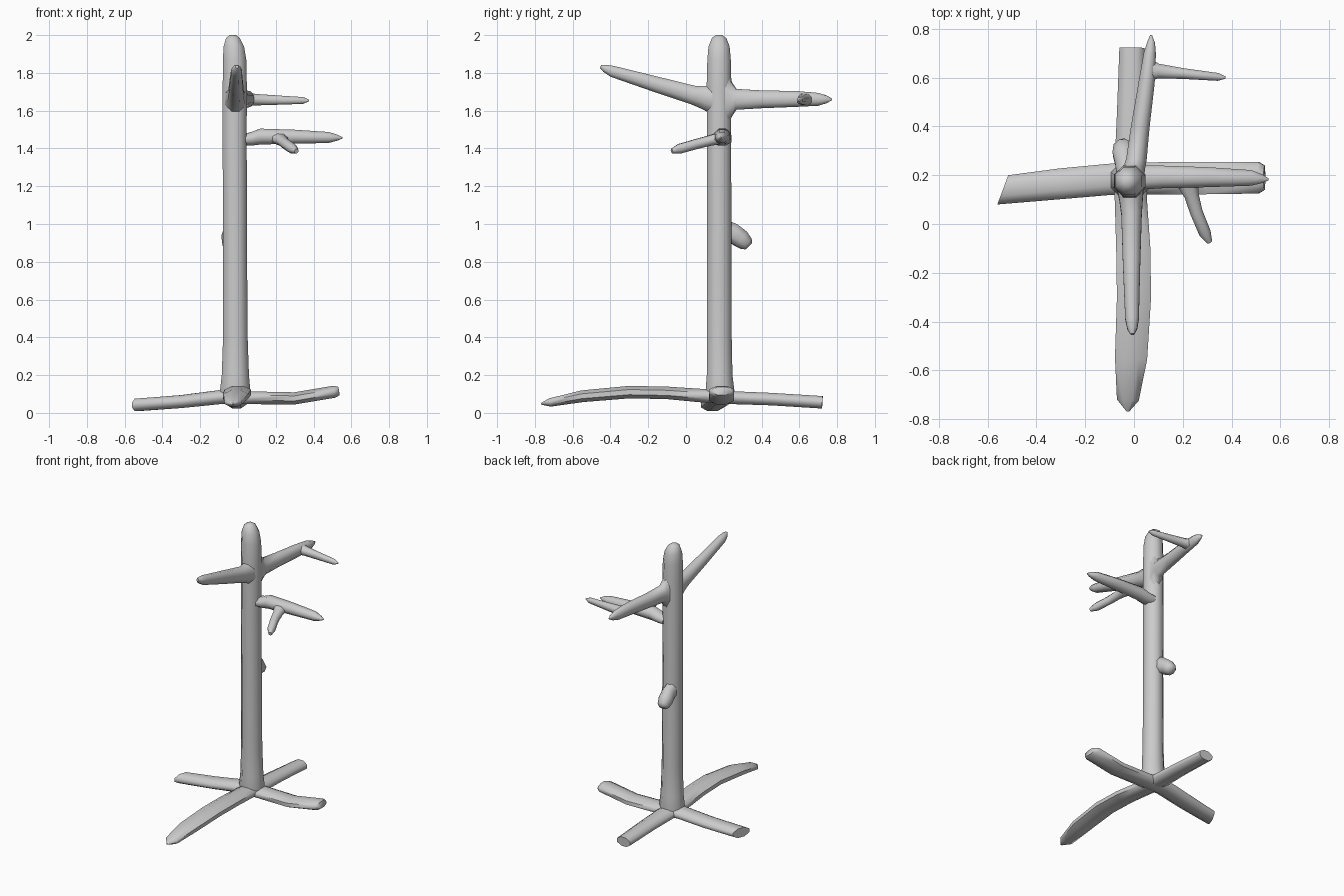
import bpy, bmesh, math
from mathutils import Vector

Z = Vector((0, 0, 1))


def limb(name, rings, sides=8, end=None):
    """Sweep an elliptical section along rings of (x, y, z, half_width, half_height)."""
    bm = bmesh.new()
    pts = [Vector(r[:3]) for r in rings]
    loops = []
    k = 1 / math.cos(math.pi / sides)
    for i, r in enumerate(rings):
        t = (pts[min(i + 1, len(pts) - 1)] - pts[max(i - 1, 0)]).normalized()
        if end and i == len(rings) - 1:
            t = Vector(end).normalized()
        if abs(t.z) > 0.97:                      # upright: width on x, height on y
            u, v = Vector((1, 0, 0)), Vector((0, 1, 0))
        else:
            u = t.cross(Z).normalized()
            v = u.cross(t)
        loop = []
        for s in range(sides):
            a = math.tau * (s + 0.5) / sides
            loop.append(bm.verts.new(pts[i] + u * (k * r[3] * math.cos(a)) + v * (k * r[4] * math.sin(a))))
        loops.append(loop)
    for a, b in zip(loops, loops[1:]):
        for s in range(sides):
            n = (s + 1) % sides
            bm.faces.new((a[s], a[n], b[n], b[s]))
    bm.faces.new(loops[0])
    bm.faces.new(loops[-1])
    bmesh.ops.recalc_face_normals(bm, faces=bm.faces)
    me = bpy.data.meshes.new(name)
    bm.to_mesh(me)
    bm.free()
    ob = bpy.data.objects.new(name, me)
    bpy.context.collection.objects.link(ob)
    bpy.ops.object.select_all(action='DESELECT')
    ob.select_set(True)
    bpy.context.view_layer.objects.active = ob
    bpy.ops.object.shade_smooth_by_angle(angle=math.radians(62))
    return ob


# Trunk, flared at the foot and rounded at the top
limb("trunk", [
    (-.015, .18, .06, .075, .07), (-.015, .18, .12, .08, .076),
    (-.014, .178, .20, .072, .068), (-.014, .176, .40, .065, .066),
    (-.016, .176, 1.0, .063, .064), (-.018, .175, 1.5, .064, .064),
    (-.017, .175, 1.72, .064, .066), (-.018, .175, 1.87, .062, .062),
    (-.022, .175, 1.94, .054, .056), (-.027, .175, 1.985, .036, .038),
    (-.027, .175, 2.0, .016, .016)])

# Crossed feet
limb("foot_front_back", [
    (-.025, -.768, .048, .006, .004), (-.025, -.72, .055, .045, .022),
    (-.012, -.55, .088, .066, .031), (0, -.30, .11, .07, .033),
    (-.003, -.10, .106, .07, .033), (-.013, .10, .09, .066, .036),
    (-.015, .26, .08, .064, .034), (-.012, .45, .073, .058, .033),
    (-.008, .722, .056, .052, .033)])
limb("foot_left_right", [
    (.535, .19, .116, .05, .022), (.51, .19, .112, .065, .032),
    (.30, .188, .077, .066, .032), (.05, .187, .08, .066, .034),
    (-.10, .183, .083, .064, .037), (-.30, .165, .06, .063, .034),
    (-.538, .14, .042, .064, .033)], end=(-.94, .35, 0))

# Front branch, rising
limb("front_branch", [
    (-.015, .15, 1.66, .055, .08), (-.012, .10, 1.67, .048, .063),
    (-.01, .04, 1.682, .042, .05), (-.01, -.15, 1.737, .036, .042),
    (-.008, -.39, 1.808, .028, .03), (-.007, -.43, 1.824, .02, .02),
    (-.006, -.452, 1.833, .008, .008)])

# Back branch with its side twig
limb("back_branch", [
    (-.002, .21, 1.66, .045, .15), (.004, .24, 1.66, .043, .09),
    (.01, .265, 1.66, .042, .055), (.026, .40, 1.66, .038, .047),
    (.052, .58, 1.662, .033, .042), (.065, .70, 1.66, .025, .034),
    (.07, .745, 1.66, .016, .02), (.07, .774, 1.66, .004, .004)])
limb("back_twig", [
    (.06, .63, 1.66, .05, .032), (.10, .627, 1.658, .03, .03),
    (.20, .617, 1.656, .022, .025), (.345, .603, 1.654, .016, .018),
    (.376, .60, 1.654, .004, .004)])

# Right branch with its drooping twig
limb("right_branch", [
    (.02, .19, 1.445, .05, .03), (.07, .192, 1.45, .048, .035),
    (.12, .193, 1.463, .046, .042), (.30, .192, 1.462, .041, .037),
    (.48, .189, 1.458, .032, .029), (.525, .185, 1.457, .018, .016),
    (.552, .183, 1.456, .004, .004)])
limb("right_twig", [
    (.22, .17, 1.452, .045, .03), (.235, .12, 1.44, .03, .027),
    (.255, .05, 1.422, .026, .026), (.29, -.035, 1.398, .025, .025),
    (.31, -.075, 1.386, .011, .012)])

# Short cut stub on the back of the trunk
limb("back_stub", [
    (-.03, .20, .96, .04, .065), (-.035, .25, .95, .042, .052),
    (-.042, .29, .922, .045, .048), (-.045, .32, .895, .038, .038),
    (-.046, .332, .882, .024, .024)])
